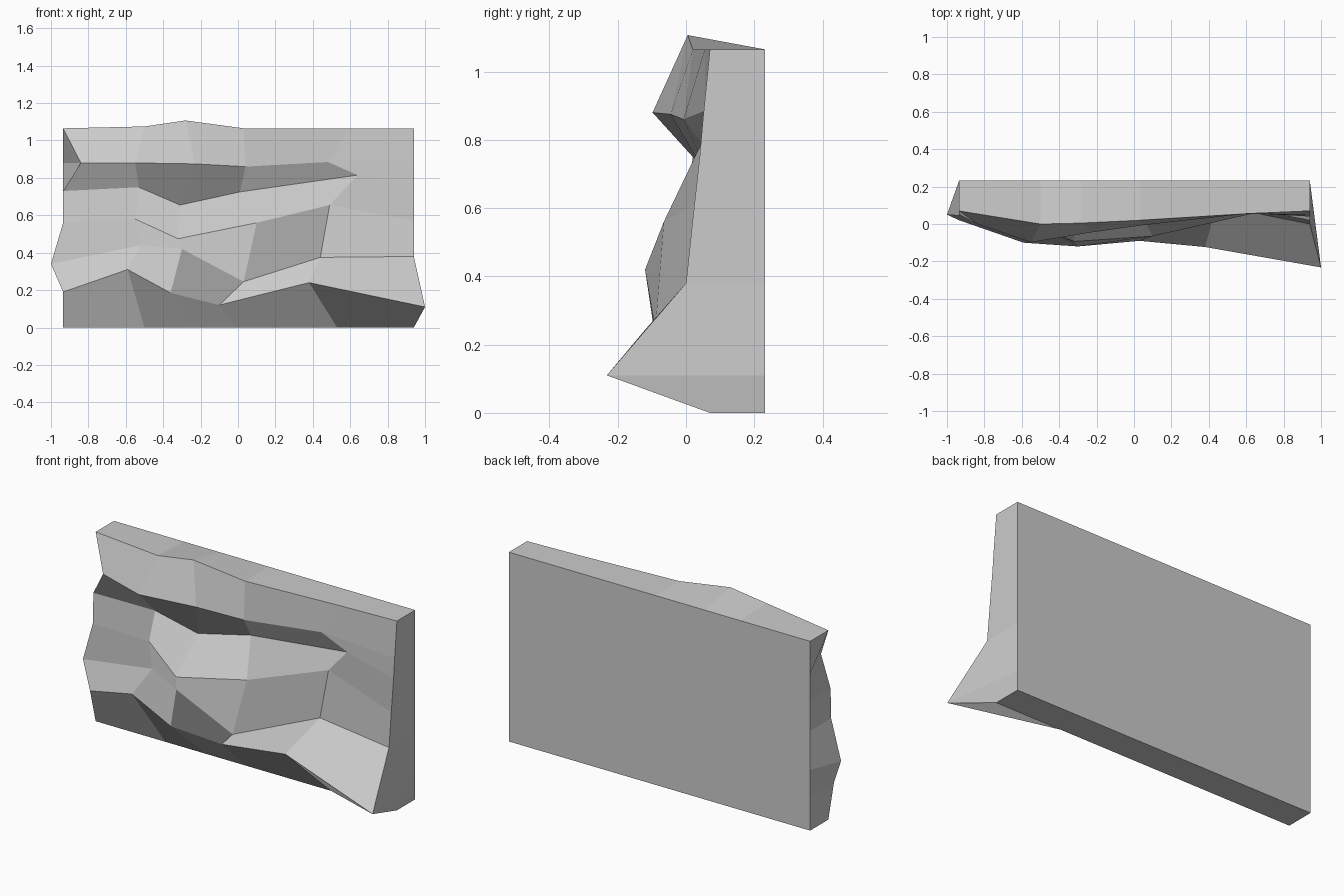
import bpy
import bmesh

if "Cube" in bpy.data.objects:
    bpy.data.objects.remove(bpy.data.objects["Cube"])

BACK_Y, LEFT, RIGHT, TOP = 0.232, -0.935, 0.94, 1.065

# horizontal strata of the rock face, bottom to top, each a short profile (x, y, z)
base = [(x, 0.07, 0) for x in (LEFT, -0.5, -0.25, 0, 0.53, RIGHT)]
lower_ledge = [(LEFT, .02, .19), (-.59, -.10, .31), (-.36, -.085, .185),
               (-.10, 0, .12), (.38, -.123, .24), (1.0, -.232, .11)]
lower_shelf = [(-1.0, .05, .34), (-.52, -.02, .44), (-.30, -.12, .42),
               (.03, -.09, .245), (.44, .10, .375), (RIGHT, 0, .38)]
middle = [(LEFT, .045, .56), (-.55, -.005, .58), (-.32, -.093, .475),
          (.10, -.065, .56), (.49, .105, .655), (RIGHT, .02, .57)]
recess = [(LEFT, .05, .73), (-.53, .02, .75), (-.31, .085, .655),
          (.01, .10, .725), (.64, .057, .815), (RIGHT, .04, .75)]
brow = [(-.84, 0, .88), (-.55, -.098, .88), (-.23, -.045, .875),
        (.04, -.007, .86), (.48, .055, .885), (RIGHT, .05, .865)]
crest = [(LEFT, .07, TOP), (-.5, 0, 1.075), (-.28, .005, 1.107),
         (.03, .02, TOP), (.6, .055, TOP), (RIGHT, .07, TOP)]

bm = bmesh.new()

# craggy front face: bridge neighbouring strata
rows = [[bm.verts.new(p) for p in row] for row in
        (base, lower_ledge, lower_shelf, middle, recess, brow, crest)]
for lo, hi in zip(rows, rows[1:]):
    for i in range(len(lo) - 1):
        bm.faces.new((lo[i], lo[i + 1], hi[i + 1], hi[i]))

# sides: carry the outline back onto a flat rectangle, then close it
rim = (rows[0] + [r[-1] for r in rows[1:]] + rows[-1][-2::-1]
       + [r[0] for r in rows[-2:0:-1]])
back = []
for v in rim:
    x, z = v.co.x, min(v.co.z, TOP)
    if v in [r[0] for r in rows]:
        x = LEFT
    elif v in [r[-1] for r in rows]:
        x = RIGHT
    if v in rows[-1]:
        z = TOP
    back.append(bm.verts.new((x, BACK_Y, z)))
for i in range(len(rim)):
    j = (i + 1) % len(rim)
    bm.faces.new((rim[i], back[i], back[j], rim[j]))
bm.faces.new(back)
bmesh.ops.recalc_face_normals(bm, faces=bm.faces)

# flat-shaded slab object
mesh = bpy.data.meshes.new("rock_wall")
bm.to_mesh(mesh)
bm.free()
bpy.context.collection.objects.link(bpy.data.objects.new("rock_wall", mesh))
